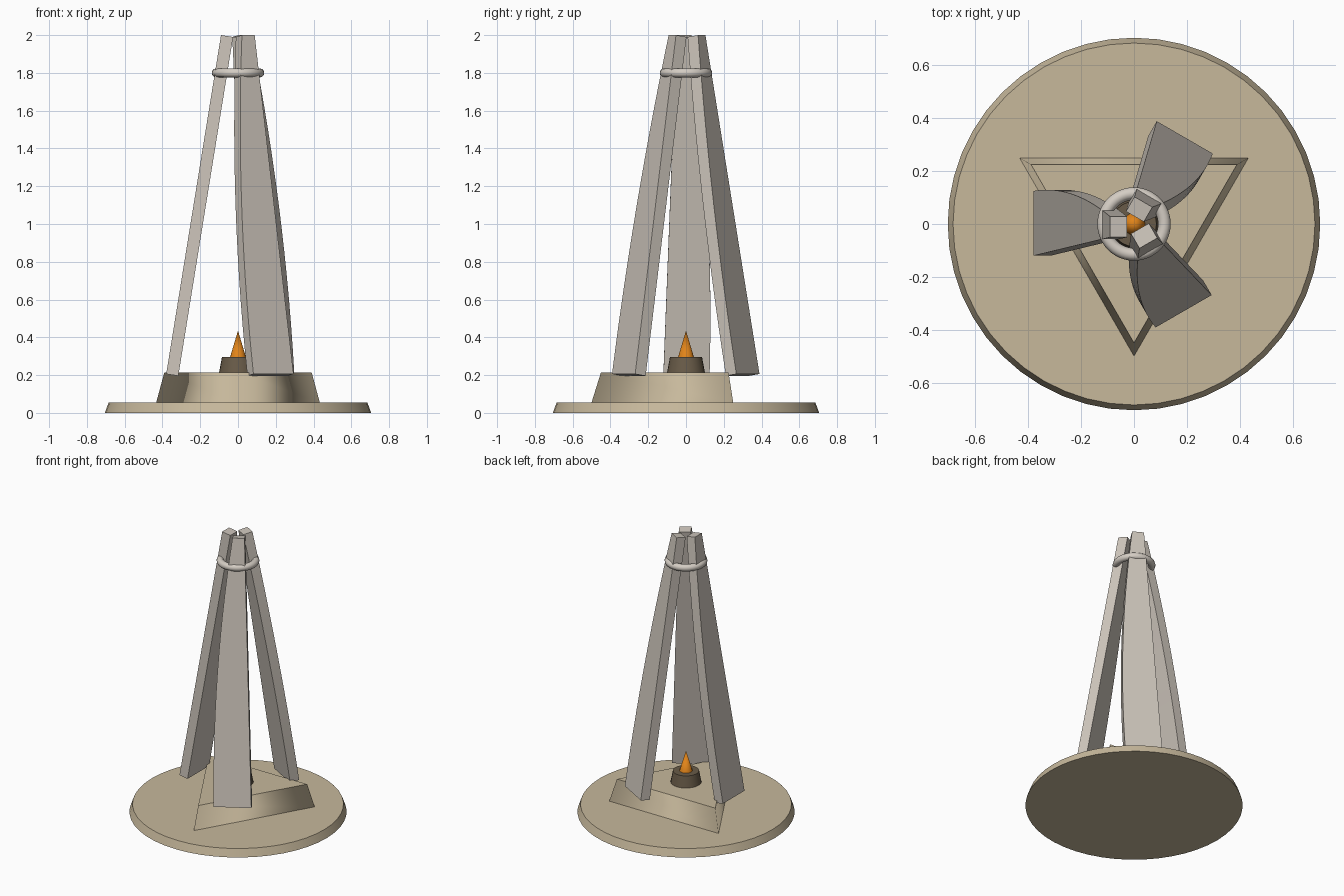
import bpy, bmesh, math
from mathutils import Vector, Matrix

cube = bpy.data.objects.get("Cube")
if cube:
    bpy.data.objects.remove(cube, do_unlink=True)


def material(name, rgb):
    m = bpy.data.materials.new(name)
    m.use_nodes = True
    m.diffuse_color = (*rgb, 1)
    m.node_tree.nodes["Principled BSDF"].inputs["Base Color"].default_value = (*rgb, 1)
    return m


sand = material("sandstone", (0.57, 0.48, 0.33))
stone = material("pale_stone", (0.60, 0.55, 0.49))
metal = material("light_ring", (0.66, 0.61, 0.55))
brown = material("dark_brown", (0.14, 0.105, 0.065))
orange = material("flame_orange", (0.75, 0.23, 0.01))


def frustum(name, sides, r1, r2, z1, z2, mat, turn=0.0):
    """Tapered upright prism with smooth sides and flat caps."""
    bpy.ops.mesh.primitive_cone_add(vertices=sides, radius1=r1, radius2=r2, depth=z2 - z1,
                                    location=(0, 0, (z1 + z2) / 2), rotation=(0, 0, turn))
    ob = bpy.context.object
    ob.name = name
    ob.data.materials.append(mat)
    for p in ob.data.polygons:
        p.use_smooth = abs(p.normal.z) < 0.99
    return ob


# Round base, triangular plinth, bowl and flame
frustum("base_disc", 48, 0.705, 0.685, 0, 0.055, sand)
corner = frustum("triangular_plinth", 3, 0.5, 0.45, 0.055, 0.215, sand)
first = corner.data.vertices[0].co
corner.rotation_euler.z = -math.pi / 2 - math.atan2(first.y, first.x)
frustum("bowl", 24, 0.10, 0.085, 0.215, 0.295, brown)
frustum("flame", 16, 0.042, 0, 0.295, 0.435, orange)

# Ring holding the pillars together
bpy.ops.mesh.primitive_torus_add(major_radius=0.115, minor_radius=0.024, major_segments=48,
                                 minor_segments=12, location=(0, 0, 1.8))
ring = bpy.context.object
ring.name = "binding_ring"
ring.data.materials.append(metal)
bpy.ops.object.shade_smooth()


def pillar(name, angle, steps=14):
    """Leaning pillar: one straight edge, one bowed edge, narrowing to the top."""
    bm = bmesh.new()
    rows = []
    for i in range(steps + 1):
        t = i / steps
        outer = 0.38 - 0.29 * t
        inner = outer - 0.064
        z = 0.206 + 1.794 * t
        straight = 0.12 - 0.07 * t
        bowed = -(0.125 + 0.051 * t - 0.148 * t * t)
        rows.append([bm.verts.new(co) for co in (
            (outer, bowed, z), (outer, straight, z),
            (inner, straight, z - 0.01), (inner, bowed, z - 0.01))])
    for a, b in zip(rows, rows[1:]):
        for k in range(4):
            n = (k + 1) % 4
            bm.faces.new((a[k], a[n], b[n], b[k]))
    bm.faces.new(rows[0][::-1])
    bm.faces.new(rows[-1])
    bm.transform(Matrix.Rotation(angle, 4, 'Z'))
    bmesh.ops.recalc_face_normals(bm, faces=bm.faces)
    mesh = bpy.data.meshes.new(name)
    bm.to_mesh(mesh)
    bm.free()
    mesh.materials.append(stone)
    ob = bpy.data.objects.new(name, mesh)
    bpy.context.collection.objects.link(ob)
    bpy.ops.object.select_all(action='DESELECT')
    ob.select_set(True)
    bpy.context.view_layer.objects.active = ob
    bpy.ops.object.shade_smooth_by_angle(angle=math.radians(30))


# Three pillars around the centre
for name, degrees in (("back_left_pillar", 60), ("right_pillar", 180), ("front_left_pillar", 300)):
    pillar(name, math.radians(degrees))
